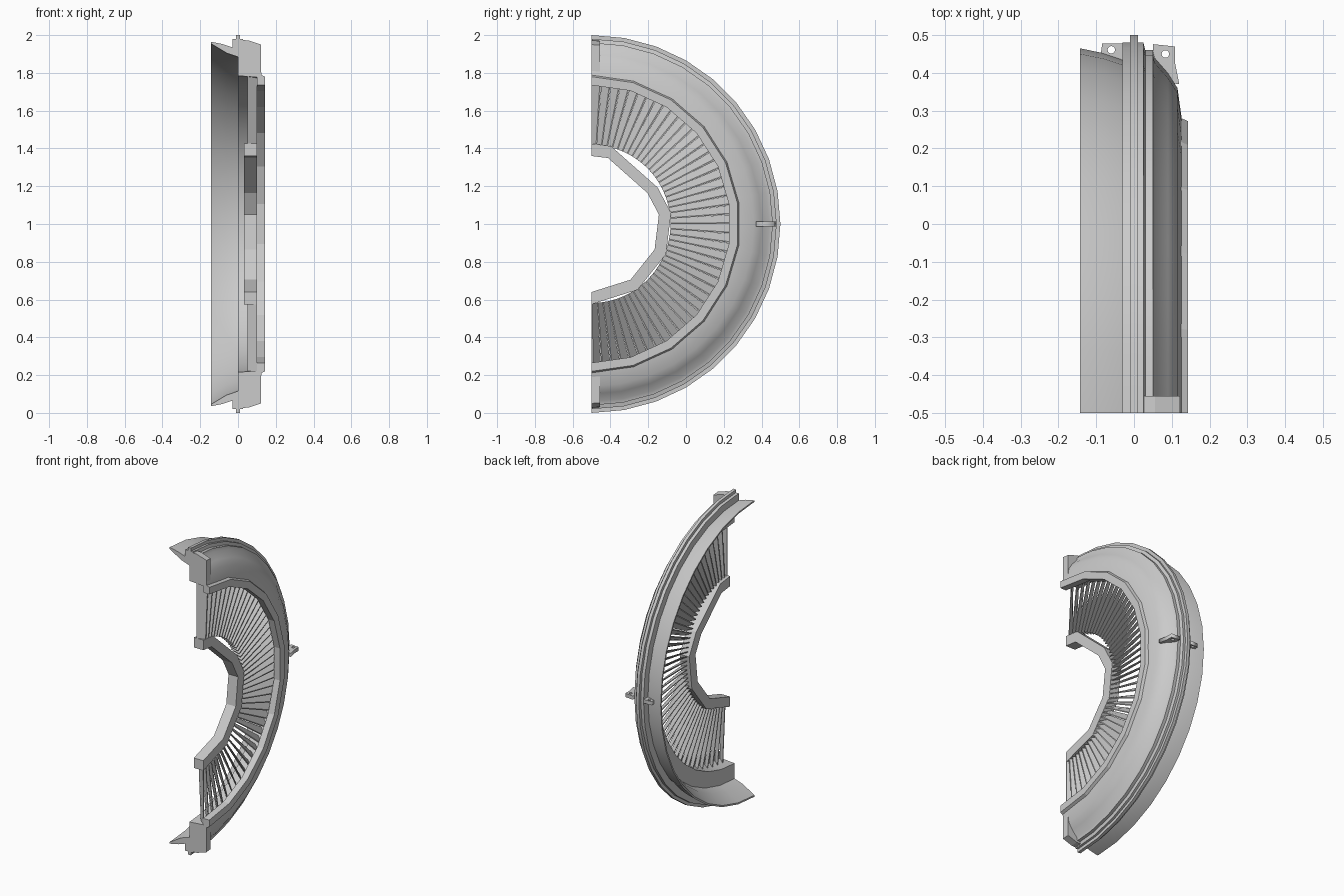
import bpy, bmesh, math
from math import cos, sin, radians

if "Cube" in bpy.data.objects:
    bpy.data.objects.remove(bpy.data.objects["Cube"])

CY, CZ = -0.5, 1.0   # ring axis runs along x through this point


def polar(x, r, a):
    return (x, CY + r * cos(a), CZ + r * sin(a))


def finish(name, bm, smooth=None):
    bmesh.ops.recalc_face_normals(bm, faces=bm.faces)
    me = bpy.data.meshes.new(name)
    bm.to_mesh(me)
    bm.free()
    ob = bpy.data.objects.new(name, me)
    bpy.context.collection.objects.link(ob)
    if smooth:
        bpy.ops.object.select_all(action='DESELECT')
        ob.select_set(True)
        bpy.context.view_layer.objects.active = ob
        bpy.ops.object.shade_smooth_by_angle(angle=radians(smooth))
    return ob


def half_ring(name, profile, angles, scales=None, smooth=None):
    """Sweep a closed (x, radius) profile through the given angles, capping both ends."""
    bm = bmesh.new()
    scales = scales or [1] * len(angles)
    rows = [[bm.verts.new(polar(x, r * s, radians(a))) for x, r in profile]
            for a, s in zip(angles, scales)]
    n = len(profile)
    for p, q in zip(rows, rows[1:]):
        for i in range(n):
            j = (i + 1) % n
            bm.faces.new((p[i], p[j], q[j], q[i]))
    bm.faces.new(rows[0])
    bm.faces.new(rows[-1])
    return finish(name, bm, smooth)


def steps(n):
    return [-90 + 180 * i / n for i in range(n + 1)]


# Outer casing: flared lip, stepped flange, groove and curved shoulder
casing = [(-0.143, 0.965), (-0.08, 0.952), (-0.03, 0.935), (-0.03, 0.98),
          (-0.01, 0.98), (-0.01, 1.0), (0.01, 1.0), (0.01, 0.98),
          (0.025, 0.98), (0.03, 0.96), (0.05, 0.96), (0.055, 0.94),
          (0.09, 0.90), (0.115, 0.86), (0.127, 0.775), (0.0, 0.785),
          (0.0, 0.885), (-0.06, 0.905), (-0.143, 0.955)]
half_ring("outer_casing", casing, steps(18), smooth=32)

# Flat-sided trim ring around the vanes
half_ring("vane_trim_ring", [(0.10, 0.735), (0.143, 0.735), (0.143, 0.78), (0.10, 0.80)],
          steps(11))

# Inner hub ring, coarse and uneven
half_ring("inner_hub_ring", [(0.032, 0.36), (0.10, 0.36), (0.10, 0.425), (0.032, 0.425)],
          [90, 76, 29, 8, -22, -55, -90], [1, 1, 0.94, 1, 1, 1, 1])

# Fixed guide vanes: thin slanted plates between hub and casing
bm = bmesh.new()
count = 46
pitch = math.pi / count
for k in range(count):
    a = -math.pi / 2 + (k + 0.5) * pitch
    ends = []
    for r in (0.418, 0.79):
        t = 0.003 / r
        h = 0.42 * pitch
        ends.append([bm.verts.new(polar(x, r, a + d)) for x, d in
                     ((0.05, h + t), (0.05, h - t), (0.10, -h - t), (0.10, -h + t))])
    p, q = ends
    for i in range(4):
        j = (i + 1) % 4
        bm.faces.new((p[i], p[j], q[j], q[i]))
    bm.faces.new(p)
    bm.faces.new(q)
finish("guide_vanes", bm)

# Split-line end plates, top and bottom
plate = [(0.0, 0.79), (0.122, 0.79), (0.122, 0.95), (0.055, 0.972), (0.0, 0.975)]
for side, label in ((1, "upper"), (-1, "lower")):
    bm = bmesh.new()
    a = [bm.verts.new((x, -0.5, CZ + side * r)) for x, r in plate]
    b = [bm.verts.new((x, -0.455, CZ + side * (r - 0.004))) for x, r in plate]
    for i in range(len(plate)):
        j = (i + 1) % len(plate)
        bm.faces.new((a[i], a[j], b[j], b[i]))
    bm.faces.new(a)
    bm.faces.new(b)
    finish(label + "_end_plate", bm)


# Mounting lugs with a bolt hole, flat plates at mid height
def lug(name, outline, hole, radius):
    cu = bpy.data.curves.new(name, 'CURVE')
    cu.dimensions = '2D'
    cu.fill_mode = 'BOTH'
    cu.extrude = 0.012
    circle = [(hole[0] + radius * cos(i * math.pi / 6),
               hole[1] + radius * sin(i * math.pi / 6)) for i in range(12)]
    for pts in (outline, circle):
        sp = cu.splines.new('POLY')
        sp.points.add(len(pts) - 1)
        for pt, (x, y) in zip(sp.points, pts):
            pt.co = (x, y, 0, 1)
        sp.use_cyclic_u = True
    ob = bpy.data.objects.new(name, cu)
    ob.location.z = CZ
    bpy.context.collection.objects.link(ob)
    bpy.ops.object.select_all(action='DESELECT')
    ob.select_set(True)
    bpy.context.view_layer.objects.active = ob
    bpy.ops.object.convert(target='MESH')


lug("left_lug", [(-0.025, 0.42), (-0.025, 0.478), (-0.084, 0.478), (-0.088, 0.45)],
    (-0.06, 0.461), 0.010)
lug("right_lug", [(0.05, 0.38), (0.12, 0.37), (0.108, 0.43), (0.108, 0.47), (0.05, 0.476)],
    (0.083, 0.45), 0.010)
